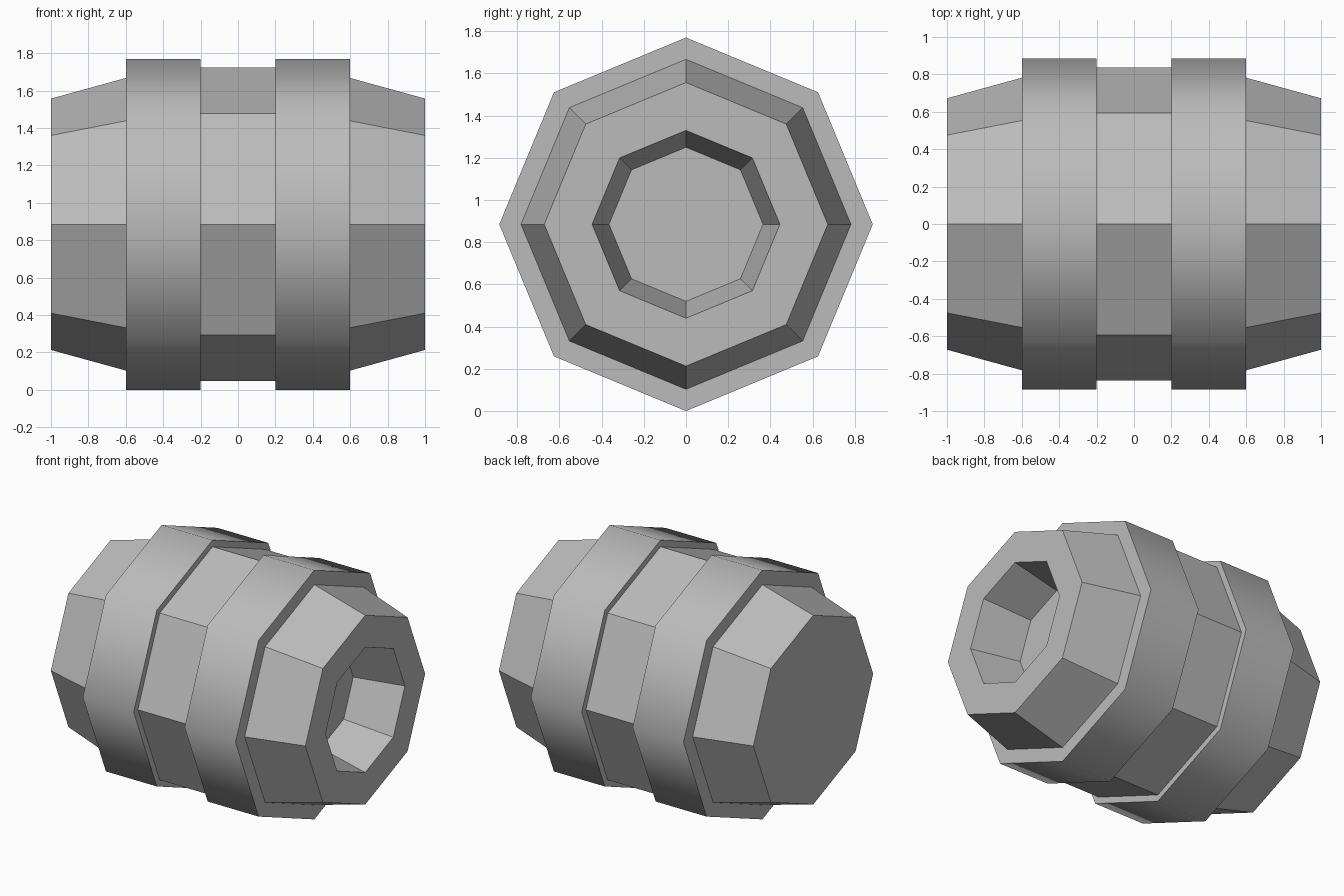
import bpy
import bmesh
from math import cos, sin, pi
from mathutils import Vector

cube = bpy.data.objects.get("Cube")
if cube:
    bpy.data.objects.remove(cube, do_unlink=True)

SIDES = 8
BAND_R = 0.885   # bands rest on the ground

stone = bpy.data.materials.new("stone grey")
stone.use_nodes = True
grey = (0.5, 0.5, 0.5, 1)
stone.diffuse_color = grey
stone.node_tree.nodes["Principled BSDF"].inputs["Base Color"].default_value = grey


def lathe(name, profile, smooth=False, close=False):
    """Spin (x, radius) points round the x axis; cap the ends or join them in a loop."""
    bm = bmesh.new()
    rings = []
    for x, r in profile:
        angles = [2 * pi * i / SIDES for i in range(SIDES)]
        rings.append([bm.verts.new(Vector((x, r * sin(a), BAND_R + r * cos(a)))) for a in angles])
    pairs = list(zip(rings, rings[1:]))
    if close:
        pairs.append((rings[-1], rings[0]))
    else:
        bm.faces.new(rings[0])
        bm.faces.new(rings[-1])
    for a, b in pairs:
        for i in range(SIDES):
            j = (i + 1) % SIDES
            bm.faces.new((a[i], a[j], b[j], b[i]))
    bmesh.ops.recalc_face_normals(bm, faces=bm.faces)

    # round shading on the band's outer wall, crisp flat rims
    if smooth:
        for f in bm.faces:
            f.smooth = abs(f.normal.x) < 0.5
        for e in bm.edges:
            e.smooth = all(f.smooth for f in e.link_faces)

    mesh = bpy.data.meshes.new(name)
    bm.to_mesh(mesh)
    bm.free()
    mesh.materials.append(stone)
    obj = bpy.data.objects.new(name, mesh)
    bpy.context.collection.objects.link(obj)
    return obj


# Faceted barrel: solid tapered end, waist, tapered end with a blind socket
lathe("barrel_body", [
    (-1.0, 0.672), (-0.6, 0.782), (-0.2, 0.782), (-0.2, 0.838),
    (0.2, 0.838), (0.2, 0.782), (0.6, 0.782), (1.0, 0.672),
    (1.0, 0.445), (0.65, 0.365),
])

# Two raised bands
for name, side in (("left_band", 1), ("right_band", -1)):
    lathe(name, [(side * 0.2, 0.775), (side * 0.2, BAND_R),
                 (side * 0.6, BAND_R), (side * 0.6, 0.775)], smooth=True, close=True)
